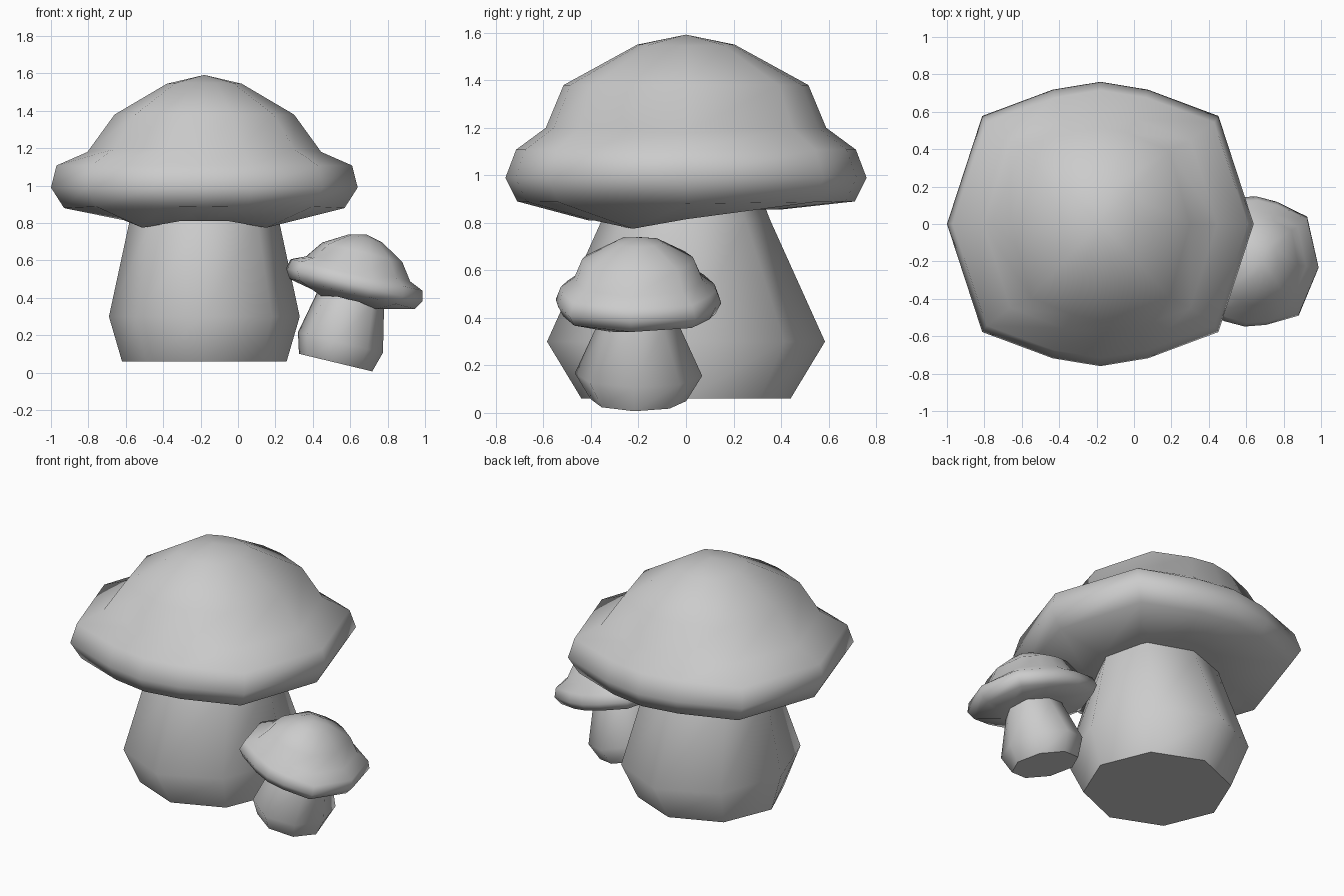
import bpy, bmesh
from math import radians, cos, sin, pi
from mathutils import Matrix

if "Cube" in bpy.data.objects:
    bpy.data.objects.remove(bpy.data.objects["Cube"])

# One quarter of the cap outline, mirrored all the way round
QUARTER = [(1, 0), (0.77, 0.76), (0.31, 0.945)]
right = [(x, y) for x, y in QUARTER]
back = right + [(0, 1)] + [(-x, y) for x, y in reversed(QUARTER)]
CAP_OUTLINE = back + [(x, -y) for x, y in reversed(back[1:-1])]
STEM_OUTLINE = [(cos(i * pi / 4), sin(i * pi / 4)) for i in range(8)]

# (x radius, y radius, x-side height, y-side height), bottom to top
CAP_RINGS = [(0.75, 0.71, 0.88, 0.89), (0.82, 0.76, 0.99, 0.99),
             (0.79, 0.715, 1.108, 1.108), (0.625, 0.59, 1.18, 1.20),
             (0.48, 0.515, 1.38, 1.38), (0.20, 0.205, 1.545, 1.55)]
STEM_RINGS = [(0.44, 0.44, 0.06, 0.06), (0.51, 0.585, 0.30, 0.30),
              (0.40, 0.355, 0.81, 0.81), (0.38, 0.32, 0.90, 0.90)]


def gill_height(x, y):
    """Underside rim, lowest at the front corners and higher at the back."""
    if y > 0.1:
        return 0.857
    if y < -0.9:
        return 0.81
    return 0.775 if y < -0.1 else 0.815


def loft(name, rings, bottom, top, matrix):
    """Skin a stack of rings and close both ends on a point."""
    bm = bmesh.new()
    loops = [[bm.verts.new(p) for p in ring] for ring in rings]
    n = len(loops[0])
    for a, b in zip(loops, loops[1:]):
        for i in range(n):
            j = (i + 1) % n
            bm.faces.new((a[i], a[j], b[j], b[i]))
    low, high = bm.verts.new(bottom), bm.verts.new(top)
    for i in range(n):
        j = (i + 1) % n
        bm.faces.new((loops[0][j], loops[0][i], low))
        bm.faces.new((loops[-1][i], loops[-1][j], high))
    bmesh.ops.recalc_face_normals(bm, faces=bm.faces)
    bm.transform(matrix)
    mesh = bpy.data.meshes.new(name)
    bm.to_mesh(mesh)
    bm.free()
    obj = bpy.data.objects.new(name, mesh)
    bpy.context.collection.objects.link(obj)
    bpy.ops.object.select_all(action='DESELECT')
    obj.select_set(True)
    bpy.context.view_layer.objects.active = obj
    bpy.ops.object.shade_smooth_by_angle(angle=radians(58))
    return obj


def ring_points(outline, rx, ry, zx, zy):
    return [(x * rx, y * ry, zx + (zy - zx) * abs(y)) for x, y in outline]


def mushroom(prefix, matrix):
    # Stem
    stem = [ring_points(STEM_OUTLINE, *r) for r in STEM_RINGS]
    loft(prefix + "_stem", stem, (0, 0, 0.06), (0, 0, 0.90), matrix)
    # Cap with underside
    gills = [(x * 0.43, y * 0.41 * (0.72 if 0.5 < abs(y) < 0.8 else 1),
              gill_height(x, y)) for x, y in CAP_OUTLINE]
    cap = [gills] + [ring_points(CAP_OUTLINE, *r) for r in CAP_RINGS]
    loft(prefix + "_cap", cap, (0, 0, 0.86), (0, 0, 1.592), matrix)


# Large upright mushroom, and a small leaning one beside it
mushroom("large", Matrix.Translation((-0.18, 0, 0)))
mushroom("small", Matrix.Translation((0.522, -0.2, 0.054))
         @ Matrix.Rotation(radians(13.5), 4, 'Y')
         @ Matrix.Rotation(radians(-5), 4, 'Z')
         @ Matrix.Scale(0.46, 4)
         @ Matrix.Translation((0, 0, -0.06)))
